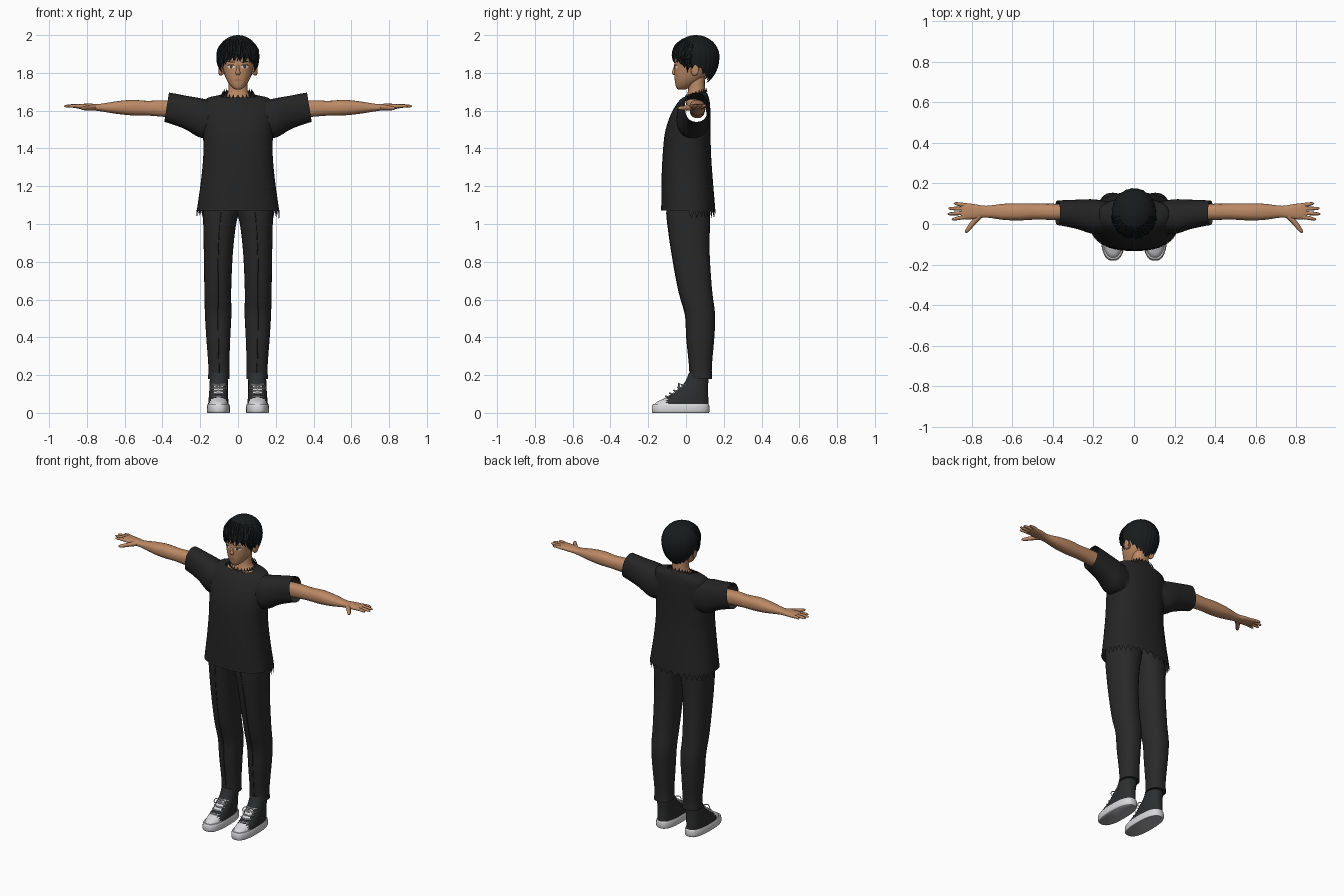
import bpy, bmesh, math, random
from mathutils import Vector
from mathutils.bvhtree import BVHTree

random.seed(4)
cube = bpy.data.objects.get("Cube")
if cube:
    bpy.data.objects.remove(cube, do_unlink=True)


def material(name, r, g, b):
    m = bpy.data.materials.new(name)
    m.use_nodes = True
    m.diffuse_color = (r, g, b, 1)
    node = next(n for n in m.node_tree.nodes if n.type == "BSDF_PRINCIPLED")
    node.inputs["Base Color"].default_value = (r, g, b, 1)
    node.inputs["Roughness"].default_value = 0.8
    return m


SKIN = material("tan skin", 0.5, 0.25, 0.13)
SHIRT = material("shirt black", 0.018, 0.018, 0.018)
TROUSER = material("trouser black", 0.022, 0.022, 0.022)
HAIR = material("hair black", 0.009, 0.011, 0.012)
CANVAS = material("canvas charcoal", 0.026, 0.027, 0.028)
WHITE = material("rubber white", 0.68, 0.68, 0.7)
TREAD = material("tread grey", 0.4, 0.4, 0.42)
EYE = material("eye white", 0.75, 0.72, 0.7)
IRIS = material("iris brown", 0.1, 0.04, 0.02)
LIP = material("lip brown", 0.3, 0.11, 0.07)


def finish(name, verts, faces, mats, rule=None, sharp=45):
    """Make a smooth-shaded object, with an optional colour rule for faces."""
    me = bpy.data.meshes.new(name)
    me.from_pydata(verts, [], faces)
    bm = bmesh.new()
    bm.from_mesh(me)
    bmesh.ops.recalc_face_normals(bm, faces=bm.faces)
    bm.to_mesh(me)
    bm.free()
    for m in mats:
        me.materials.append(m)
    if rule:
        for poly in me.polygons:
            poly.material_index = rule(poly.center, poly.normal)
    me.shade_smooth()
    me.set_sharp_from_angle(angle=math.radians(sharp))
    ob = bpy.data.objects.new(name, me)
    bpy.context.collection.objects.link(ob)
    return ob


def spline(rows, steps):
    """Smooth interpolation through rows of numbers."""
    out = []
    for i in range(len(rows) - 1):
        a, b, c, d = (rows[min(max(i + j, 0), len(rows) - 1)] for j in (-1, 0, 1, 2))
        for k in range(steps):
            t = k / steps
            out.append([q + t / 2 * (r - p + t * (2 * p - 5 * q + 4 * r - s
                        + t * (3 * (q - r) + s - p))) for p, q, r, s in zip(a, b, c, d)])
    return out + [list(rows[-1])]


def oval(lo1, hi1, lo2, hi2, n, power):
    pts = []
    for k in range(n):
        c, s = math.cos(math.tau * k / n), math.sin(math.tau * k / n)
        pts.append(((lo1 + hi1) / 2 + (hi1 - lo1) / 2 * math.copysign(abs(c) ** (2 / power), c),
                    (lo2 + hi2) / 2 + (hi2 - lo2) / 2 * math.copysign(abs(s) ** (2 / power), s)))
    return pts


def bands(rows, n, closed=True):
    """Quads joining consecutive rings of n points."""
    return [(i * n + k, i * n + (k + 1) % n, (i + 1) * n + (k + 1) % n, (i + 1) * n + k)
            for i in range(rows - 1) for k in range(n)]


def loft(name, axis, rows, mats, side=1, n=32, power=2.3, steps=4, rule=None):
    """Rows are position along the axis, then low and high of the other two axes."""
    rows = spline(rows, steps)
    verts = []
    for pos, *box in rows:
        for u, v in oval(*box, n, power):
            x, y, z = (u, v, pos) if axis == "z" else (pos, u, v)
            verts.append((x * side, y, z))
    last = (len(rows) - 1) * n
    faces = bands(len(rows), n) + [tuple(range(n)), tuple(range(last, last + n))]
    return finish(name, verts, faces, mats, rule)


def tube(name, rows, mat, side=1, n=8, steps=3):
    """Round tube along rows of x, y, z, radius."""
    rows = spline(rows, steps)
    verts = []
    for i, (x, y, z, r) in enumerate(rows):
        d = Vector(rows[min(i + 1, len(rows) - 1)][:3]) - Vector(rows[max(i - 1, 0)][:3])
        turn = d.to_track_quat("Z", "Y")
        for u, v in oval(-r, r, -r, r, n, 2):
            p = Vector((x, y, z)) + turn @ Vector((u, v, 0))
            verts.append((p.x * side, p.y, p.z))
    last = (len(rows) - 1) * n
    faces = bands(len(rows), n) + [tuple(range(n)), tuple(range(last, last + n))]
    return finish(name, verts, faces, [mat])


def ragged(name, box, base, tip, shrink, n=72):
    """Torn cloth edge: a ring whose far edge zigzags."""
    ring = oval(*box, n, 2.4)
    mid = (box[2] + box[3]) / 2
    verts = [(x, y, base(y)) for x, y in ring]
    verts += [(x * shrink, mid + (y - mid) * shrink, tip(k, y)) for k, (x, y) in enumerate(ring)]
    return finish(name, verts, bands(2, n), [SHIRT])


# Shirt: torso joined with sleeves, then opened at hem, cuffs and neck
shirt = loft("shirt", "z", [
    (1.03, -.222, .222, -.133, .157), (1.1, -.214, .214, -.131, .153),
    (1.22, -.197, .197, -.13, .143), (1.36, -.184, .184, -.124, .133),
    (1.48, -.185, .185, -.112, .13), (1.57, -.188, .188, -.085, .13),
    (1.635, -.182, .182, -.05, .127), (1.668, -.16, .16, -.02, .121),
    (1.685, -.09, .09, .0, .115), (1.7, -.072, .072, .005, .108),
    (1.73, -.068, .068, .01, .105)], [SHIRT], n=48, power=2.4)
sleeves = []
for side in (1, -1):
    sleeve = loft("sleeve", "x", [
        (.08, -.03, .1, 1.47, 1.64), (.19, -.05, .121, 1.455, 1.664),
        (.28, -.025, .12, 1.502, 1.68), (.36, -.008, .117, 1.532, 1.695),
        (.42, -.002, .115, 1.548, 1.7)], [SHIRT], side)
    mod = shirt.modifiers.new("join", "BOOLEAN")
    mod.operation, mod.solver, mod.object = "UNION", "EXACT", sleeve
    sleeves.append(sleeve)
bpy.context.view_layer.update()
joined = bpy.data.meshes.new_from_object(shirt.evaluated_get(bpy.context.evaluated_depsgraph_get()))
shirt.modifiers.clear()
shirt.data = joined
for sleeve in sleeves:
    bpy.data.objects.remove(sleeve, do_unlink=True)
bm = bmesh.new()
bm.from_mesh(joined)
for point, normal, reach in [((0, 0, 1.075), (0, 0, -1), 1), ((0, .05, 1.69), (0, -.3, 1), .14),
                             ((.378, 0, 1.617), (1, 0, .16), 1), ((-.378, 0, 1.617), (-1, 0, .16), 1)]:
    point, normal = Vector(point), Vector(normal)
    bmesh.ops.bisect_plane(bm, geom=bm.verts[:] + bm.edges[:] + bm.faces[:],
                           plane_co=point, plane_no=normal)
    gone = [f for f in bm.faces if abs(f.calc_center_median().x) < reach
            and (f.calc_center_median() - point).dot(normal) > 1e-5]
    bmesh.ops.delete(bm, geom=gone, context="FACES")
bm.to_mesh(joined)
bm.free()
joined.shade_smooth()
joined.set_sharp_from_angle(angle=math.radians(50))

ragged("ragged_hem", (-.217, .217, -.132, .155), lambda y: 1.08,
       lambda k, y: 1.071 if y < 0 else (random.uniform(1.025, 1.045) if k % 2 else 1.07), 1.01)
ragged("ragged_collar", (-.088, .088, -.008, .113), lambda y: 1.668 + .3 * y,
       lambda k, y: 1.672 + .3 * y + (.016 if k % 3 == 0 else 0), .9)

# Neck and head
loft("neck", "z", [(1.63, -.12, .12, .0, .11), (1.66, -.1, .1, .0, .108), (1.682, -.062, .062, .006, .104),
                   (1.72, -.05, .05, .012, .1), (1.8, -.05, .05, .015, .1)], [SKIN])
head = loft("head", "z", [
    (1.712, -.014, .014, -.042, -.005), (1.722, -.03, .03, -.051, .02),
    (1.745, -.05, .05, -.057, .055), (1.78, -.068, .068, -.061, .1),
    (1.83, -.081, .081, -.062, .13), (1.88, -.088, .088, -.058, .14),
    (1.93, -.08, .08, -.043, .135), (1.97, -.05, .05, -.0, .11)], [SKIN], n=48)
loft("nose", "z", [(1.788, -.007, .007, -.066, -.05), (1.8, -.013, .013, -.075, -.05),
                   (1.815, -.008, .008, -.071, -.05), (1.85, -.005, .005, -.06, -.05)], [SKIN], n=16)
surface = BVHTree.FromPolygons([v.co for v in head.data.vertices],
                               [tuple(p.vertices) for p in head.data.polygons])


def decal(name, cx, cz, w, h, lift, mat, tilt=0, n=20):
    """Thin oval plate that follows the face."""
    verts = []
    for ring in (.05, .5, 1):
        for u, v in oval(-w * ring, w * ring, -h * ring, h * ring, n, 2):
            x, z = cx + u, cz + v + tilt * u
            hit = surface.ray_cast(Vector((x, -1, z)), Vector((0, 1, 0)))[0]
            verts.append((x, hit.y - lift, z))
    finish(name, verts, bands(3, n) + [tuple(range(n))], [mat])


decal("mouth", 0, 1.762, .018, .0035, .0015, LIP)
for side, word in ((1, "left"), (-1, "right")):
    decal(word + "_eye", side * .036, 1.832, .019, .0085, .0015, EYE)
    decal(word + "_iris", side * .035, 1.832, .0075, .0085, .003, IRIS)
    decal(word + "_lashes", side * .037, 1.841, .021, .003, .004, HAIR)
    decal(word + "_brow", side * .037, 1.858, .021, .003, .003, HAIR, side * .12)
    loft(word + "_ear", "x", [(.074, .035, .055, 1.795, 1.835), (.09, .025, .064, 1.785, 1.85),
                              (.1, .03, .068, 1.79, 1.85), (.104, .04, .06, 1.805, 1.84)],
         [SKIN], side, n=16)

# Hair: ridged cap with a pointed, uneven hairline
HAIRLINE = [(0, 1.872), (45, 1.86), (68, 1.815), (95, 1.83), (125, 1.775), (181, 1.74)]


def scalp(angle, phi, grow):
    c = math.cos(phi)
    r = math.sin(phi) * grow
    return (.11 * r * math.sin(angle), .053 - .123 * r * math.cos(angle),
            1.885 + c * (.115 if c > 0 else .155))


def hair_end(angle):
    deg = abs((math.degrees(angle) + 180) % 360 - 180)
    for (a, za), (b, zb) in zip(HAIRLINE, HAIRLINE[1:]):
        if a <= deg < b:
            z = za + (zb - za) * (deg - a) / (b - a) - 1.885
            return math.acos(z / .155)


COLUMNS, LAYERS = 120, 18
verts = []
for i in range(LAYERS):
    t = (i + .05) / (LAYERS - 1 + .05)
    for k in range(COLUMNS):
        a = math.tau * k / COLUMNS
        jag = abs((k % 5) - 2) / 2
        verts.append(scalp(a, t * (hair_end(a) + .06 - .14 * jag * t), 1.015 - .03 * jag * t))
finish("hair", verts, bands(LAYERS, COLUMNS) + [tuple(range(COLUMNS))], [HAIR], sharp=60)
for i in range(17):
    a = math.radians(-80 + 10 * i)
    end = hair_end(a) + random.uniform(.0, .13)
    path = []
    for t, r in ((.35, .003), (.6, .009), (.85, .008), (1, .001)):
        path.append((*scalp(a + .12 * t * random.uniform(-1, 1), end * t, .99), r))
    tube("fringe_lock", path, HAIR, n=6)

# Arms and hands, trouser legs, shoes
LEG = [(1.14, -.012, .18, -.105, .125), (1.06, -.006, .185, -.103, .127), (1.0, .01, .184, -.097, .127),
       (.85, .027, .181, -.076, .125), (.65, .036, .178, -.04, .138), (.52, .035, .175, -.004, .154),
       (.4, .041, .168, .003, .15), (.25, .046, .157, .018, .137), (.18, .044, .159, .02, .138)]
for side, word in ((1, "left"), (-1, "right")):
    loft(word + "_arm", "x", [
        (.31, .02, .1, 1.56, 1.65), (.4, .02, .1, 1.568, 1.655), (.48, .022, .101, 1.574, 1.652),
        (.56, .018, .102, 1.575, 1.657), (.64, .02, .1, 1.583, 1.65), (.73, .032, .09, 1.597, 1.636),
        (.78, .025, .097, 1.603, 1.637), (.83, .023, .103, 1.608, 1.636),
        (.855, .028, .101, 1.613, 1.632)], [SKIN], side)
    for finger, base, tip, reach in (("index", .035, .024, .9), ("middle", .055, .05, .92),
                                     ("ring", .075, .077, .917), ("little", .093, .101, .89)):
        tube(f"{word}_{finger}_finger", [
            (.83, base, 1.622, .0105), ((.83 + reach) / 2, (base + tip) / 2, 1.625, .0095),
            (reach - .01, tip, 1.624, .007), (reach, tip, 1.624, .002)], SKIN, side)
    tube(word + "_thumb", [(.76, .045, 1.618, .016), (.795, .005, 1.615, .013),
                           (.822, -.03, 1.613, .01), (.832, -.043, 1.613, .003)], SKIN, side)

    loft(word + "_trouser_leg", "z", LEG, [TROUSER], side)
    tube(word + "_trouser_crease", [((r[1] + r[2]) / 2, r[3], r[0], .0025) for r in LEG[1:]],
         SHIRT, side, n=6)

    loft(word + "_sole", "z", [(0, .046, .16, -.176, .12), (.008, .042, .165, -.181, .124),
                               (.036, .043, .164, -.18, .124), (.046, .047, .16, -.174, .12)],
         [WHITE, TREAD], side, power=2.6, steps=2, rule=lambda c, n: int(n.z < -.9))
    loft(word + "_shoe_upper", "z", [
        (.035, .048, .159, -.174, .119), (.058, .05, .157, -.155, .119), (.08, .052, .155, -.108, .118),
        (.12, .054, .152, -.052, .116), (.16, .054, .15, -.008, .118), (.21, .055, .148, .015, .122)],
        [CANVAS, WHITE], side, n=40, rule=lambda c, n: int(
            c.y < -.1 or (n.y < -.3 and abs(abs(c.x) - .103) < .026 and .1 < c.z < .15)))
    for i in range(5):
        y, z = -.103 + .021 * i, .084 + .0155 * i
        tube(word + "_lace", [(.066, y + .018, z, .003), (.103, y - .004, z + .004, .0045),
                              (.14, y + .018, z, .003)], WHITE, side, n=6)
    for turn in (1, -1):
        tube(word + "_lace_bow", [(.103, -.03, .15, .003), (.103 + turn * .03, -.04, .155, .003),
                                  (.103 + turn * .042, -.038, .125, .003), (.103, -.034, .146, .003)],
             WHITE, side, n=6)
